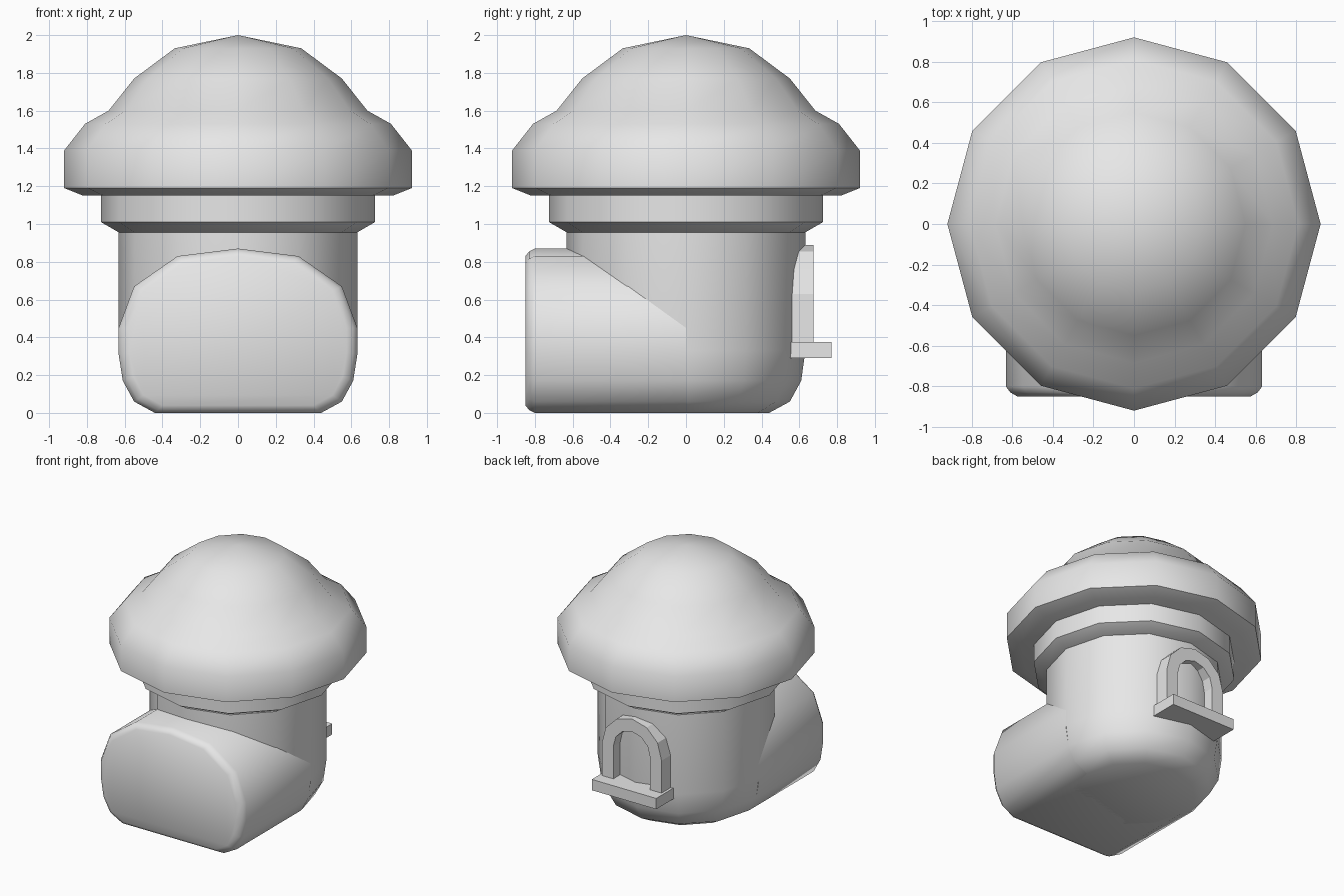
import bpy, bmesh, math

cube = bpy.data.objects.get("Cube")
if cube:
    bpy.data.objects.remove(cube, do_unlink=True)

# Single plain grey material
grey = bpy.data.materials.new("plain grey")
grey.use_nodes = True
grey.diffuse_color = (0.8, 0.8, 0.8, 1)
grey.node_tree.nodes["Principled BSDF"].inputs["Base Color"].default_value = (0.8, 0.8, 0.8, 1)


def make_object(name, bm, angle=None):
    """Turn a bmesh into a coloured object, optionally smooth shaded."""
    bmesh.ops.remove_doubles(bm, verts=bm.verts, dist=1e-5)
    bmesh.ops.recalc_face_normals(bm, faces=bm.faces)
    mesh = bpy.data.meshes.new(name)
    bm.to_mesh(mesh)
    bm.free()
    mesh.materials.append(grey)
    obj = bpy.data.objects.new(name, mesh)
    bpy.context.collection.objects.link(obj)
    if angle:
        bpy.ops.object.select_all(action='DESELECT')
        obj.select_set(True)
        bpy.context.view_layer.objects.active = obj
        bpy.ops.object.shade_smooth_by_angle(angle=math.radians(angle))
    return obj


def bridge_rings(bm, rings):
    """Skin a row of closed point rings and cap both ends."""
    loops = [[bm.verts.new(p) for p in ring] for ring in rings]
    n = len(loops[0])
    for a, b in zip(loops, loops[1:]):
        for i in range(n):
            j = (i + 1) % n
            bm.faces.new((a[i], a[j], b[j], b[i]))
    bm.faces.new(loops[0])
    bm.faces.new(loops[-1])


def lathe(name, profile, angle=50, sides=12):
    """Revolve (radius, z) points around z; a final radius of 0 makes a tip."""
    bm = bmesh.new()
    tip = profile[-1][0] == 0
    turn = [2 * math.pi * i / sides for i in range(sides)]
    rings = [[(r * math.cos(t), r * math.sin(t), z) for t in turn]
             for r, z in profile if r > 0]
    bridge_rings(bm, rings)
    if tip:
        bm.faces.ensure_lookup_table()
        bmesh.ops.poke(bm, faces=[bm.faces[-1]])
        top = max(bm.verts, key=lambda v: v.co.z - v.co.xy.length)
        top.co = (0, 0, profile[-1][1])
    return make_object(name, bm, angle)


# Round tower wall with a rounded foot
lathe("tower_wall", [(0.44, 0), (0.55, 0.06), (0.61, 0.17), (0.632, 0.33), (0.632, 1.0)])

# Collar under the roof
lathe("roof_collar", [(0.63, 0.955), (0.725, 1.01), (0.725, 1.18)])

# Domed roof with a swollen rim
lathe("domed_roof", [(0.82, 1.15), (0.92, 1.19), (0.92, 1.39), (0.81, 1.53),
                     (0.685, 1.60), (0.55, 1.77), (0.335, 1.93), (0, 2.0)])

# Vaulted porch running forward from the tower
half = [(0.44, 0), (0.55, 0.06), (0.61, 0.17), (0.632, 0.31), (0.632, 0.45),
        (0.55, 0.67), (0.32, 0.83)]
outline = half + [(0, 0.87)] + [(-x, z) for x, z in reversed(half)]


def porch_ring(y, s):
    return [(x * s, y, 0.435 + (z - 0.435) * s) for x, z in outline]


bm = bmesh.new()
bridge_rings(bm, [porch_ring(-0.85, 0.91), porch_ring(-0.83, 0.965),
                  porch_ring(-0.80, 1), porch_ring(0, 1)])
make_object("front_porch", bm, 55)

# Arched window frame at the back, open in the middle
def arch(radius, y, segments=6):
    pts = [(radius, y, 0.33)]
    for i in range(segments + 1):
        t = math.pi * i / segments
        pts.append((radius * math.cos(t), y, 0.63 + radius * math.sin(t)))
    return pts + [(-radius, y, 0.33)]


bm = bmesh.new()
loops = [[bm.verts.new(p) for p in arch(r, y)]
         for r, y in ((0.26, 0.54), (0.26, 0.675), (0.16, 0.675), (0.16, 0.54))]
for k in range(4):
    a, b = loops[k], loops[(k + 1) % 4]
    for i in range(len(a) - 1):
        bm.faces.new((a[i], a[i + 1], b[i + 1], b[i]))
for end in (0, -1):
    bm.faces.new([loop[end] for loop in loops])
make_object("window_frame", bm)

# Window sill
bm = bmesh.new()
bmesh.ops.create_cube(bm, size=1)
bmesh.ops.scale(bm, vec=(0.56, 0.25, 0.085), verts=bm.verts)
bmesh.ops.translate(bm, vec=(0, 0.645, 0.3325), verts=bm.verts)
make_object("window_sill", bm)
